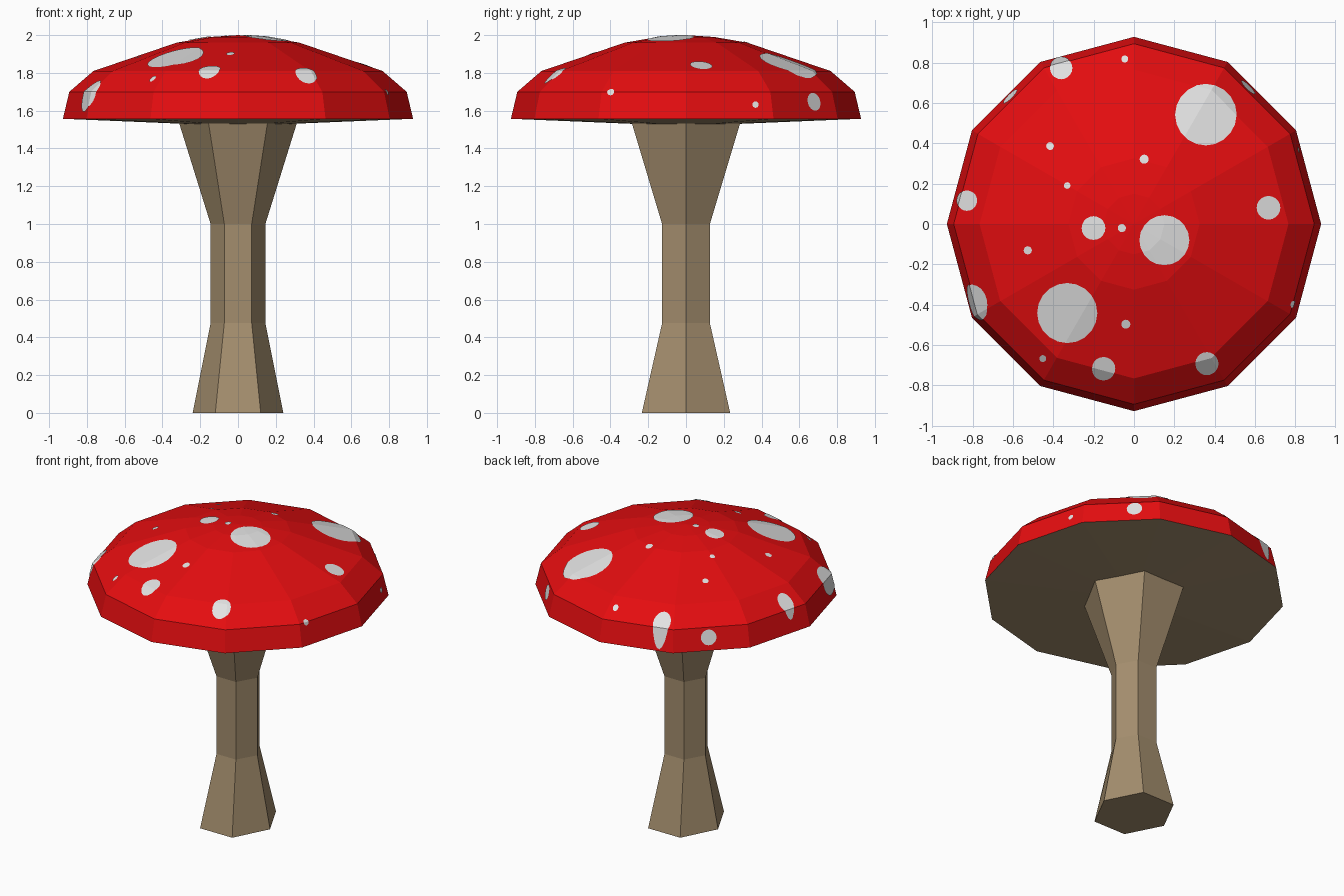
import bpy, bmesh, math
from mathutils import Vector

if "Cube" in bpy.data.objects:
    bpy.data.objects.remove(bpy.data.objects["Cube"])


def material(name, rgb):
    m = bpy.data.materials.new(name)
    m.diffuse_color = (*rgb, 1)
    m.use_nodes = True
    m.node_tree.nodes["Principled BSDF"].inputs["Base Color"].default_value = m.diffuse_color
    return m


RED = material("cap red", (0.78, 0.004, 0.005))
WHITE = material("spot white", (0.76, 0.76, 0.76))
BROWN = material("stem brown", (0.37, 0.27, 0.155))


def lathe(profile, sides):
    """Stack of polygon rings (rx, ry, z), capped or closed to a point."""
    bm = bmesh.new()
    rings = []
    for rx, ry, z in profile:
        if rx == 0:
            rings.append([bm.verts.new((0, 0, z))])
            continue
        rings.append([bm.verts.new((rx * math.cos(math.tau * i / sides),
                                    ry * math.sin(math.tau * i / sides), z))
                      for i in range(sides)])
    for a, b in zip(rings, rings[1:]):
        for i in range(sides):
            j = (i + 1) % sides
            loop = [a[i % len(a)], a[j % len(a)], b[j % len(b)], b[i % len(b)]]
            bm.faces.new(list(dict.fromkeys(loop)))
    for ring, flip in ((rings[0], True), (rings[-1], False)):
        if len(ring) > 1:
            bm.faces.new(ring[::-1] if flip else ring)
    return bm


def finish(bm, name, *mats):
    me = bpy.data.meshes.new(name)
    bm.to_mesh(me)
    bm.free()
    for m in mats:
        me.materials.append(m)
    ob = bpy.data.objects.new(name, me)
    bpy.context.collection.objects.link(ob)
    return ob


# Stem: six-sided, flared at foot and top
finish(lathe([(0.24, 0.27, 0), (0.145, 0.146, 0.475), (0.145, 0.146, 1.0),
              (0.315, 0.335, 1.545)], 6), "stem", BROWN)

# Cap: twelve-sided dome with a shallow brown underside
CAP = [(0, 1.525), (0.28, 1.53), (0.927, 1.557), (0.893, 1.70), (0.765, 1.81),
       (0.325, 1.96), (0.15, 1.99), (0, 2.0)]
cap = lathe([(r, r, z) for r, z in CAP], 12)
cap.normal_update()
for f in cap.faces:
    f.material_index = 1 if f.normal.z < -0.5 else 0
dome = cap.copy()
finish(cap, "cap", RED, BROWN)
bmesh.ops.delete(dome, geom=[f for f in dome.faces if f.material_index == 1],
                 context='FACES')


def spot(n, center, axis, radius, sides=20):
    """Trim a copy of the dome to a round patch and lift it slightly."""
    c, axis = Vector(center), Vector(axis).normalized()
    u = axis.orthogonal().normalized()
    v = axis.cross(u)
    bm = dome.copy()
    bm.normal_update()
    bmesh.ops.delete(bm, geom=[f for f in bm.faces if f.normal.dot(axis) < 0.1],
                     context='FACES')
    for i in range(sides):
        a = math.tau * i / sides
        d = u * math.cos(a) + v * math.sin(a)
        bmesh.ops.bisect_plane(bm, geom=bm.verts[:] + bm.edges[:] + bm.faces[:],
                               plane_co=c + d * radius, plane_no=d, clear_outer=True)
    bm.normal_update()
    for p in bm.verts:
        p.co += p.normal * 0.004
    finish(bm, f"spot_{n}", WHITE)


# Spots projected from above: x, y, radius
TOP = [(0.355, 0.54, 0.15), (0.15, -0.08, 0.122), (-0.33, -0.44, 0.147),
       (-0.2, -0.02, 0.058), (-0.06, -0.02, 0.02), (0.05, 0.32, 0.022),
       (-0.33, 0.19, 0.016), (-0.415, 0.385, 0.019), (-0.525, -0.13, 0.02),
       (-0.04, -0.495, 0.022), (0.665, 0.08, 0.058), (-0.825, 0.115, 0.05),
       (-0.36, 0.77, 0.055), (-0.045, 0.815, 0.017), (-0.15, -0.715, 0.057),
       (0.36, -0.69, 0.056), (-0.45, -0.665, 0.017)]
for n, (x, y, r) in enumerate(TOP):
    spot(n, (x, y, 2), (0, 0, 1), r)

# Spots on the rim, projected from the side: x, y, z, radius
RIM = [(-0.79, -0.39, 1.685, 0.092), (-0.62, 0.64, 1.645, 0.048),
       (0.575, 0.69, 1.655, 0.047), (0.84, 0.38, 1.645, 0.017),
       (0.79, -0.4, 1.70, 0.018)]
for n, (x, y, z, r) in enumerate(RIM, len(TOP)):
    spot(n, (x, y, z), (x, y, 0.4), r)
dome.free()
